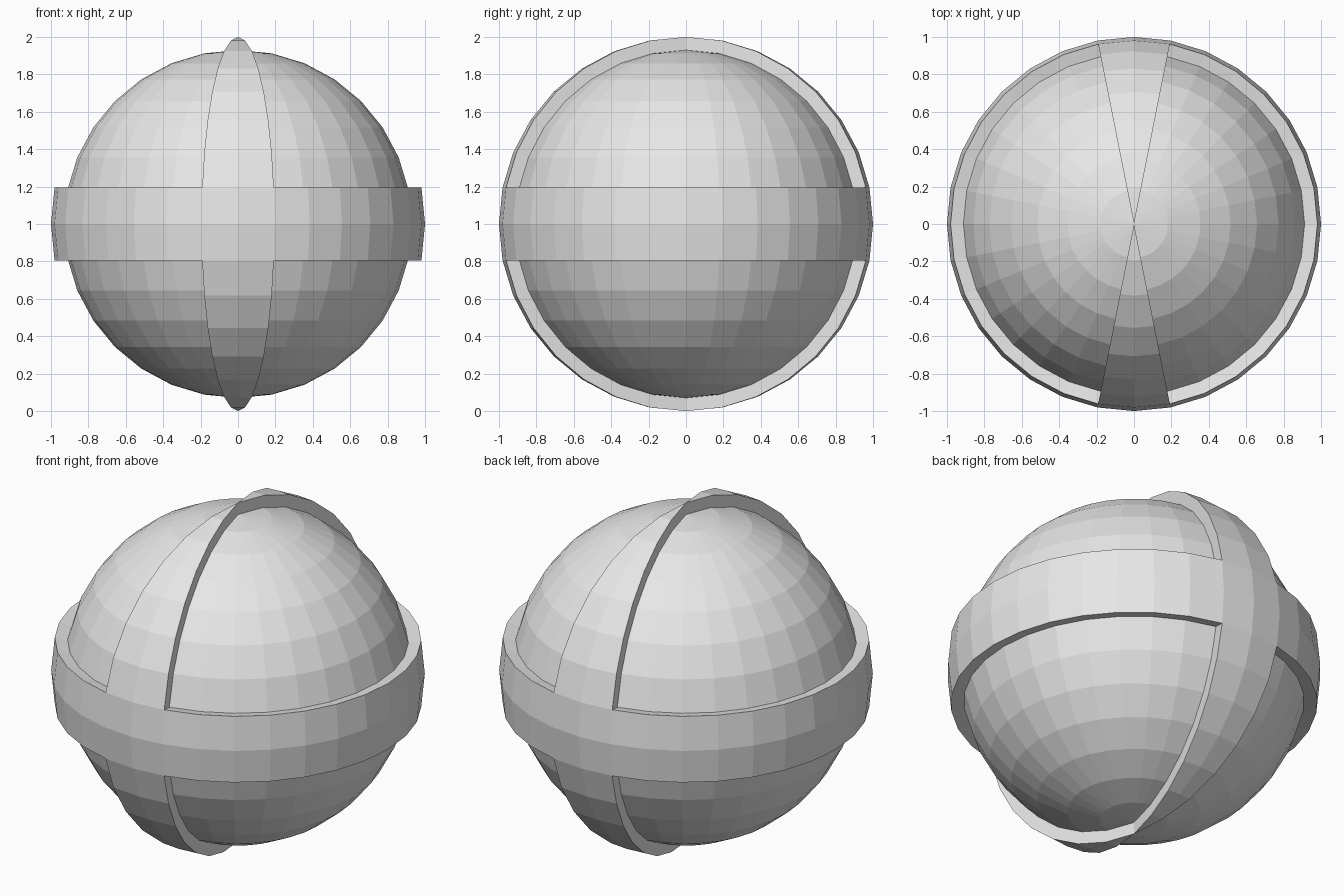
import bpy
import bmesh
from math import sin, pi
from mathutils import Vector

cube = bpy.data.objects.get("Cube")
if cube:
    bpy.data.objects.remove(cube, do_unlink=True)

SEGMENTS, RINGS = 32, 16
CORE_RADIUS = 0.93
BAND_RADIUS = 1.0

# Single plain grey
grey = bpy.data.materials.new("plain grey")
grey.use_nodes = True
colour = (0.8, 0.8, 0.8, 1)
grey.diffuse_color = colour
grey.node_tree.nodes["Principled BSDF"].inputs["Base Color"].default_value = colour

# Faceted core sphere
bm = bmesh.new()
bmesh.ops.create_uvsphere(bm, u_segments=SEGMENTS, v_segments=RINGS, radius=CORE_RADIUS)


def in_band(face):
    """Two rings around the equator, plus two segments front and back."""
    c = face.calc_center_median()
    on_equator = abs(c.z) < CORE_RADIUS * sin(pi / RINGS)
    across = Vector((c.x, c.y)).normalized().x
    on_meridian = abs(across) < sin(2 * pi / SEGMENTS)
    return on_equator or on_meridian


# Raised crossing bands, extruded radially
band = [f for f in bm.faces if in_band(f)]
raised = bmesh.ops.extrude_face_region(bm, geom=band)["geom"]
for v in raised:
    if isinstance(v, bmesh.types.BMVert):
        v.co = v.co.normalized() * BAND_RADIUS
bmesh.ops.delete(bm, geom=[f for f in band if f.is_valid], context="FACES")
bmesh.ops.recalc_face_normals(bm, faces=bm.faces[:])

# Finished ball resting on the ground
mesh = bpy.data.meshes.new("banded_ball")
bm.to_mesh(mesh)
bm.free()
mesh.materials.append(grey)
ball = bpy.data.objects.new("banded_ball", mesh)
ball.location.z = BAND_RADIUS
bpy.context.collection.objects.link(ball)
